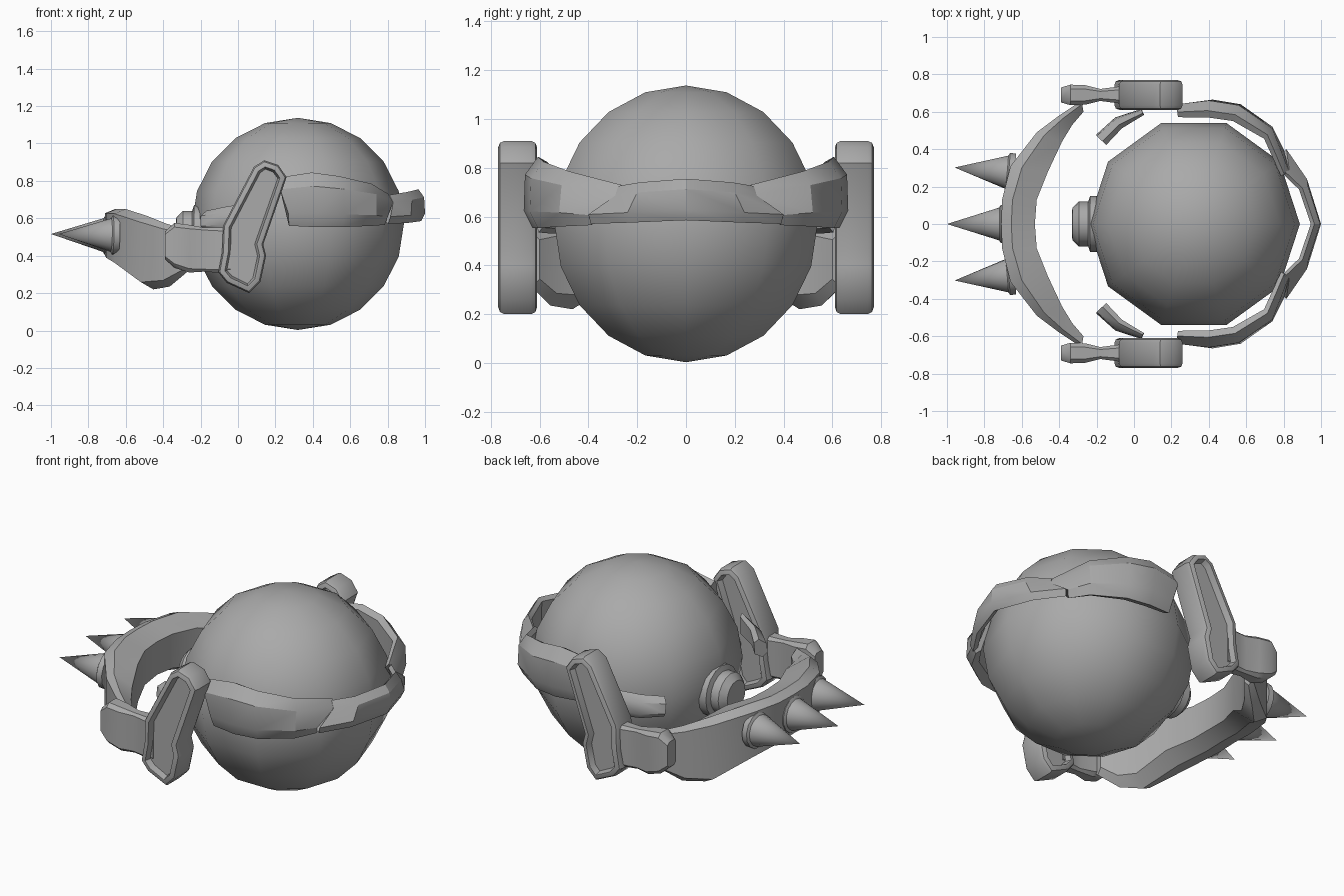
import bpy, bmesh, math
from mathutils import Vector

if "Cube" in bpy.data.objects:
    bpy.data.objects.remove(bpy.data.objects["Cube"])

GREY = bpy.data.materials.new("plain_grey")
GREY.diffuse_color = (0.4, 0.4, 0.4, 1)
GREY.use_nodes = True
GREY.node_tree.nodes["Principled BSDF"].inputs["Base Color"].default_value = GREY.diffuse_color
CX = 0.32  # ball centre along x


def finish(bm, name, angle=35):
    bmesh.ops.recalc_face_normals(bm, faces=bm.faces)
    mesh = bpy.data.meshes.new(name)
    bm.to_mesh(mesh)
    bm.free()
    mesh.materials.append(GREY)
    ob = bpy.data.objects.new(name, mesh)
    bpy.context.collection.objects.link(ob)
    bpy.ops.object.select_all(action='DESELECT')
    ob.select_set(True)
    bpy.context.view_layer.objects.active = ob
    bpy.ops.object.shade_smooth_by_angle(angle=math.radians(angle))
    return ob


def loft(name, sections, side=1, angle=35):
    """Skin closed cross-sections; side=-1 mirrors across y."""
    bm = bmesh.new()
    rings = [[bm.verts.new((x, y * side, z)) for x, y, z in s] for s in sections]
    n = len(rings[0])
    for a, b in zip(rings, rings[1:]):
        for i in range(n):
            j = (i + 1) % n
            bm.faces.new((a[i], a[j], b[j], b[i]))
    bm.faces.new(rings[0])
    bm.faces.new(rings[-1])
    return finish(bm, name, angle)


def lathe(name, origin, axis, profile, seg, angle=35):
    """Revolve (radius, distance) points about an axis."""
    bm = bmesh.new()
    q = Vector((0, 0, 1)).rotation_difference(Vector(axis).normalized())
    rings = []
    for r, d in profile:
        ring = []
        for i in range(seg if r > 0 else 1):
            a = 2 * math.pi * i / seg
            p = Vector((r * math.cos(a), r * math.sin(a), d))
            ring.append(bm.verts.new(q @ p + Vector(origin)))
        rings.append(ring)
    for a, b in zip(rings, rings[1:]):
        for i in range(seg):
            j = (i + 1) % seg
            quad = [a[i % len(a)], a[j % len(a)], b[j % len(b)], b[i % len(b)]]
            bm.faces.new(list(dict.fromkeys(quad)))
    if len(rings[0]) > 1:
        bm.faces.new(rings[0])
    return finish(bm, name, angle)


def band(ob, ot, zb, zt, t):
    """Chamfered strap section: lower and upper outer points, thickness t inward."""
    h = zt - zb

    def inward(p, d, z):
        v = Vector((CX - p[0], -p[1])).normalized() * d
        return (p[0] + v.x, p[1] + v.y, z)
    return [inward(ob, t, zb + 0.02), inward(ob, t * 0.4, zb),
            inward(ob, 0, zb + 0.25 * h), inward(ot, 0, zt - 0.25 * h),
            inward(ot, t * 0.6, zt), inward(ot, t, zt - 0.02)]


# Ball body
R = 0.567
lathe("ball_body", (CX, 0, 0.57), (0, 0, 1),
      [(R * math.sin(math.pi * k / 10) if 0 < k < 10 else 0,
        -R * math.cos(math.pi * k / 10)) for k in range(11)], 10, 50)

# Round knob on a disc
lathe("front_knob", (-0.12, 0, 0.52), (-1, 0, 0),
      [(0.15, 0), (0.15, 0.115), (0.12, 0.125), (0.12, 0.175),
       (0.085, 0.21), (0, 0.212)], 16)

# Jaw guard: (outer x, outer y, inner x, inner y, bottom, top)
half = [(-0.71, 0, -0.53, 0, 0.37, 0.65), (-0.705, 0.13, -0.52, 0.13, 0.36, 0.65),
        (-0.66, 0.31, -0.46, 0.28, 0.33, 0.65), (-0.52, 0.49, -0.385, 0.44, 0.22, 0.61),
        (-0.40, 0.58, -0.33, 0.53, 0.235, 0.57), (-0.28, 0.66, -0.27, 0.60, 0.31, 0.54)]
stations = [(a, -b, c, -d, e, f) for a, b, c, d, e, f in half[:0:-1]] + half
jaw = []
for ox, oy, ix, iy, z0, z1 in stations:
    mx, my, h = (ox + ix) / 2, (oy + iy) / 2, z1 - z0
    jaw.append([(ox, oy, z0 + 0.1 * h), (ox, oy, z1 - 0.08 * h),
                (ox * 0.7 + ix * 0.3, oy * 0.7 + iy * 0.3, z1),
                (ix, iy, z1 - 0.15 * h), (ix, iy, z0 + 0.15 * h), (mx, my, z0)])
loft("jaw_guard", jaw)

# Spikes with flared feet
spike = [(0.105, -0.02), (0.105, 0.012), (0.09, 0.02), (0, 0.30)]
for name, org, ax in (("spike_middle", (-0.70, 0, 0.51), (-1, 0, 0.02)),
                      ("spike_back", (-0.66, 0.275, 0.51), (-1, 0.09, 0.02)),
                      ("spike_front", (-0.66, -0.275, 0.51), (-1, -0.09, 0.02))):
    lathe(name, org, ax, spike, 14)

# Rear strap
rear = [((0.815, 0.40), (0.83, 0.29), 0.57, 0.725, 0.04),
        ((0.925, 0.24), (0.93, 0.20), 0.575, 0.74, 0.05),
        ((1.0, 0), (0.995, 0), 0.585, 0.755, 0.05)]
rear += [((a[0], -a[1]), (b[0], -b[1]), c, d, e) for a, b, c, d, e in rear[1::-1]]
loft("rear_strap", [band(*s) for s in rear], 1, 30)

side_strap = [((0.27, 0.645), (0.225, 0.64), 0.56, 0.82, 0.07),
              ((0.42, 0.665), (0.40, 0.66), 0.553, 0.845, 0.09),
              ((0.57, 0.64), (0.56, 0.635), 0.553, 0.825, 0.09),
              ((0.74, 0.52), (0.74, 0.51), 0.56, 0.785, 0.07),
              ((0.80, 0.40), (0.83, 0.28), 0.565, 0.73, 0.05)]
cheek = [((-0.20, 0.48), (-0.20, 0.47), 0.53, 0.64, 0.07),
         ((-0.10, 0.57), (-0.10, 0.56), 0.53, 0.66, 0.06),
         ((0.04, 0.615), (0.04, 0.61), 0.535, 0.68, 0.03)]

# Connector: (x, y centre, half width, bottom, top)
link = [(-0.39, 0.69, 0.04, 0.38, 0.53), (-0.34, 0.69, 0.055, 0.335, 0.575),
        (-0.26, 0.69, 0.052, 0.31, 0.565), (-0.18, 0.69, 0.032, 0.315, 0.55),
        (-0.12, 0.69, 0.04, 0.31, 0.55), (-0.04, 0.69, 0.05, 0.31, 0.55)]


def link_section(x, y, w, z0, z1):
    c = 0.4 * w
    return [(x, y - w, z0 + c), (x, y - w, z1 - c), (x, y - w + c, z1),
            (x, y + w - c, z1), (x, y + w, z1 - c), (x, y + w, z0 + c),
            (x, y + w - c, z0), (x, y - w + c, z0)]


# Blade outline in x, z
outline = [(0.14, 0.91), (0.215, 0.885), (0.26, 0.82), (0.135, 0.46), (0.15, 0.40),
           (0.12, 0.26), (0.06, 0.20), (-0.06, 0.255), (-0.105, 0.31),
           (-0.085, 0.42), (-0.08, 0.56), (0.085, 0.875)]


def blade(name, side):
    bm = bmesh.new()
    base = bm.faces.new([bm.verts.new((x, 0.61 * side, z)) for x, z in outline])
    ext = bmesh.ops.extrude_face_region(bm, geom=[base], use_keep_orig=True)
    bmesh.ops.translate(bm, vec=(0, 0.16 * side, 0),
                        verts=[g for g in ext["geom"] if isinstance(g, bmesh.types.BMVert)])
    bmesh.ops.recalc_face_normals(bm, faces=bm.faces)
    caps = [f for f in bm.faces if len(f.verts) > 4]
    bmesh.ops.bevel(bm, geom=[e for f in caps for e in f.edges], offset=0.025,
                    segments=2, profile=0.5, affect='EDGES')
    # Recessed panel on both broad faces
    caps = [f for f in bm.faces if len(f.verts) > 4]
    for f in caps:
        bmesh.ops.inset_region(bm, faces=[f], thickness=0.008)
        bmesh.ops.inset_region(bm, faces=[f], thickness=0.012, depth=-0.035)
    finish(bm, name)


for side, tag in ((-1, "front"), (1, "back")):
    loft("side_strap_" + tag, [band(*s) for s in side_strap], side, 30)
    loft("cheek_strap_" + tag, [band(*s) for s in cheek], side)
    loft("connector_" + tag, [link_section(*s) for s in link], side)
    blade("blade_" + tag, side)
